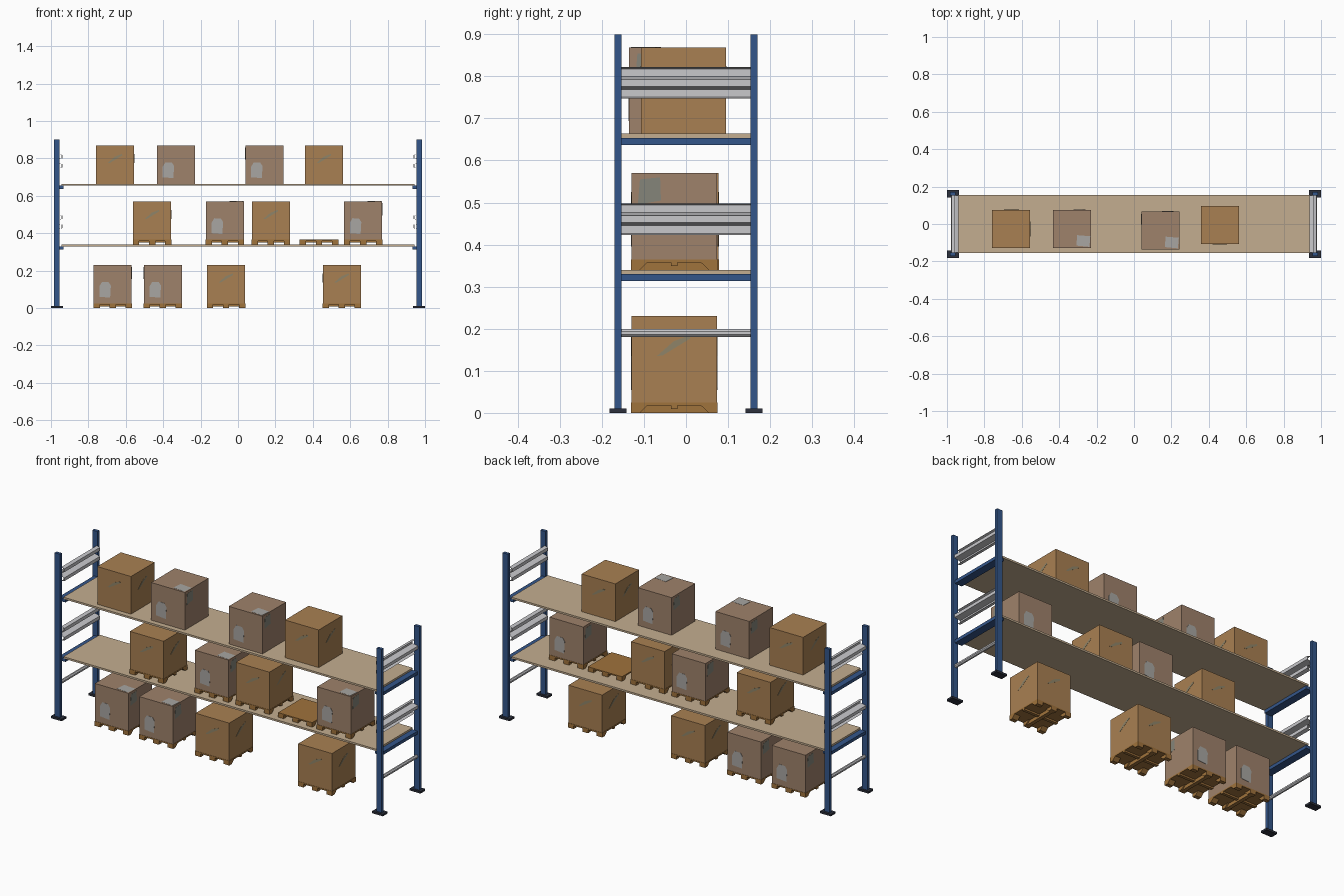
import bpy
from math import cos, sin, pi

cube = bpy.data.objects.get("Cube")
if cube:
    bpy.data.objects.remove(cube, do_unlink=True)


def material(name, hexcode):
    rgb = [int(hexcode[i:i + 2], 16) / 255 for i in (0, 2, 4)]
    col = [c / 12.92 if c < 0.04045 else ((c + 0.055) / 1.055) ** 2.4 for c in rgb] + [1]
    m = bpy.data.materials.new(name)
    m.use_nodes = True
    m.diffuse_color = col
    m.node_tree.nodes["Principled BSDF"].inputs["Base Color"].default_value = col
    return m


BLUE = material("blue_steel", "34568a")
DARK = material("dark_foot", "2c303c")
GREY = material("galvanised_grey", "c8c8cb")
BOARD = material("shelf_board", "c4ae90")
CARD = material("brown_cardboard", "a98052")
DULL = material("dull_cardboard", "9f826b")
WOOD = material("pallet_wood", "a0733c")
LABEL = material("label_grey", "a8a6a2")
PRINT = material("dark_print", "85857a")
STREAK = material("tape_streak", "8f8468")


def mesh(name, verts, faces, mat):
    me = bpy.data.meshes.new(name)
    me.from_pydata(verts, [], faces)
    me.materials.append(mat)
    ob = bpy.data.objects.new(name, me)
    bpy.context.collection.objects.link(ob)
    return ob


def prism(name, outline, place, a, b, mat):
    """Extrude a 2D outline from a to b; place maps (u, v, depth) to a point."""
    n = len(outline)
    verts = [place(u, v, d) for d in (a, b) for u, v in outline]
    faces = [list(range(n))[::-1], list(range(n, 2 * n))]
    faces += [(i, (i + 1) % n, n + (i + 1) % n, n + i) for i in range(n)]
    ob = mesh(name, verts, faces, mat)
    import_fix(ob)
    return ob


def import_fix(ob):
    import bmesh
    bm = bmesh.new()
    bm.from_mesh(ob.data)
    bmesh.ops.recalc_face_normals(bm, faces=bm.faces)
    bm.to_mesh(ob.data)
    bm.free()


def block(name, x, y, z, mat):
    """Box from pairs of limits."""
    outline = [(x[0], y[0]), (x[1], y[0]), (x[1], y[1]), (x[0], y[1])]
    return prism(name, outline, lambda u, v, d: (u, v, d), z[0], z[1], mat)


def span(s, a, b):
    return tuple(sorted((s * a, s * b)))


# Shelf levels
LEVELS = {"lower": 0.34, "upper": 0.664}
for level, top in LEVELS.items():
    block(level + "_shelf", (-0.943, 0.943), (-0.156, 0.156), (top - 0.01, top), BOARD)

# Corrugated rail section
wave = [(0.955, 0), (0.939, 0.004), (0.939, 0.022), (0.972, 0.029),
        (0.972, 0.046), (0.939, 0.053), (0.939, 0.071), (0.955, 0.075)]
sheet = wave + [(x + 0.004, z) for x, z in reversed(wave)]
tube = [(0.968 + 0.01 * cos(i * pi / 4 + pi / 8), 0.19 + 0.01 * sin(i * pi / 4 + pi / 8))
        for i in range(8)]

# End frames: posts, feet, cross beams, guard rails
for s, side in ((1, "left"), (-1, "right")):
    for t, end in ((1, "back"), (-1, "front")):
        block(f"{end}_{side}_post", span(s, 0.954, 0.985), span(t, 0.153, 0.17), (0.01, 0.9), BLUE)
        block(f"{end}_{side}_foot", span(s, 0.935, 1), span(t, 0.142, 0.182), (0, 0.011), DARK)
    for level, top in LEVELS.items():
        block(f"{level}_{side}_beam", span(s, 0.932, 0.975), (-0.153, 0.153),
              (top - 0.027, top - 0.01), BLUE)
        prism(f"{level}_{side}_guard_rail", sheet,
              lambda u, v, d: (s * u, d, top + 0.083 + v), -0.153, 0.153, GREY)
    prism(f"bottom_{side}_rail", tube, lambda u, v, d: (s * u, d, v), -0.153, 0.153, GREY)


# Pallet: deck, notched runners, centre boards
H = 0.103
half = [(-H, 0), (-0.082, 0), (-0.063, 0.018), (-0.008, 0.018), (-0.008, 0.009)]
runner = half + [(-y, z) for y, z in reversed(half)] + [(H, 0.02), (-H, 0.02)]


def pallet(x, y, z):
    block("pallet_deck", (x - H, x + H), (y - H, y + H), (z + 0.018, z + 0.025), WOOD)
    for off in (-0.086, 0, 0.086):
        prism("pallet_runner", runner, lambda u, v, d: (x + d, y + u, z + v),
              off - 0.017, off + 0.017, WOOD)
    block("pallet_cross_board", (x - H, x + H), (y - 0.008, y + 0.008),
          (z + 0.009, z + 0.018), WOOD)
    block("pallet_centre_board", (x - 0.01, x + 0.01), (y - H, y + H), (z, z + 0.018), WOOD)


# Marks drawn in face coordinates: across from the left edge, up from the bottom
R = 0.1015
label = [(0.03, 0.035), (0.088, 0.03), (0.092, 0.095), (0.08, 0.113), (0.045, 0.115), (0.03, 0.09)]
stamp = [(0.015, 0.13), (0.07, 0.14), (0.068, 0.195), (0.02, 0.19)]
top_label = [(0.125, 0.012), (0.195, 0.005), (0.2, 0.062), (0.13, 0.068)]
streak = [(0.06, 0.11), (0.075, 0.112), (0.14, 0.152), (0.138, 0.16), (0.1, 0.145)]


def side_mark(name, outline, x, y, z, turn, mat):
    """Thin plate on one upright face; turn counts quarter turns from the front."""
    c, s = round(cos(turn * pi / 2)), round(sin(turn * pi / 2))

    def place(u, v, d):
        a, b = u - R, -R - d
        return (x + c * a - s * b, y + s * a + c * b, z + v)
    prism(name, outline, place, 0, 0.0008, mat)


def carton(x, y, z, printed):
    mat = DULL if printed else CARD
    block("printed_carton" if printed else "plain_carton",
          (x - R, x + R), (y - R, y + R), (z, z + 0.205), mat)
    for turn in range(4):
        if not printed:
            side_mark("carton_streak", streak, x, y, z, turn, STREAK)
        elif turn % 2 == 0:
            side_mark("carton_label", label, x, y, z, turn, LABEL)
        else:
            side_mark("carton_stamp", stamp, x, y, z, turn, PRINT)
    if printed:
        prism("carton_top_label", top_label, lambda u, v, d: (x - R + u, y - R + v, z + d),
              0.205, 0.2058, LABEL)


# Goods: x centre, y centre, printed carton or not (None is an empty pallet)
ground = [(-0.67, -0.028, True), (-0.402, -0.028, True), (-0.064, -0.028, False),
          (0.555, -0.028, False)]
middle = [(-0.459, -0.028, False), (-0.07, -0.024, True), (0.176, -0.024, False),
          (0.433, -0.024, None), (0.669, -0.028, True)]
top_row = [(-0.657, -0.026, False), (-0.332, -0.026, True), (0.141, -0.034, True),
           (0.46, -0.006, False)]
for goods, z in ((ground, 0), (middle, LEVELS["lower"])):
    for x, y, printed in goods:
        pallet(x, y, z)
        if printed is not None:
            carton(x, y, z + 0.025, printed)
for x, y, printed in top_row:
    carton(x, y, LEVELS["upper"], printed)
